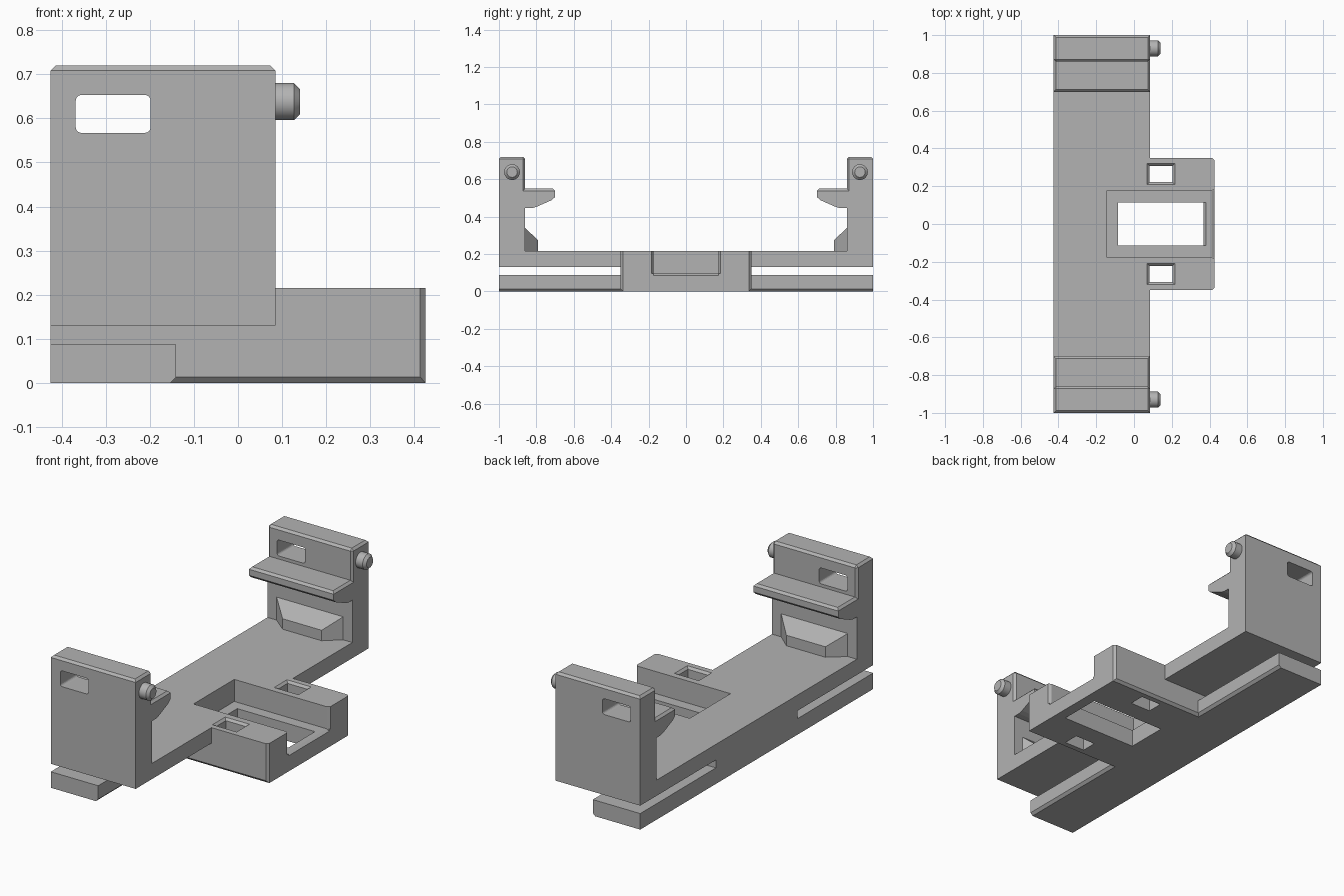
import bpy, bmesh, math
from mathutils import Vector

cube = bpy.data.objects.get("Cube")
if cube:
    bpy.data.objects.remove(cube, do_unlink=True)

grey = bpy.data.materials.new("plain_grey")
grey.use_nodes = True
grey.diffuse_color = (0.45, 0.45, 0.45, 1)
grey.node_tree.nodes["Principled BSDF"].inputs["Base Color"].default_value = (0.45, 0.45, 0.45, 1)


def near(a, b):
    return abs(a - b) < 1e-4


def finish(name, bm):
    bmesh.ops.recalc_face_normals(bm, faces=bm.faces)
    mesh = bpy.data.meshes.new(name)
    bm.to_mesh(mesh)
    bm.free()
    mesh.materials.append(grey)
    obj = bpy.data.objects.new(name, mesh)
    bpy.context.collection.objects.link(obj)
    return obj


def prism(name, pts, axis, lo, hi, rule=None, width=0.012, segments=1):
    """Extrude a 2D outline along an axis; bevel the edges that satisfy the rule."""
    place = {"x": lambda a, b, t: (t, a, b),
             "y": lambda a, b, t: (a, t, b),
             "z": lambda a, b, t: (a, b, t)}[axis]
    bm = bmesh.new()
    ends = [[bm.verts.new(place(a, b, t)) for a, b in pts] for t in (lo, hi)]
    for ring in ends:
        bm.faces.new(ring)
    n = len(pts)
    for i in range(n):
        j = (i + 1) % n
        bm.faces.new((ends[0][i], ends[0][j], ends[1][j], ends[1][i]))
    bmesh.ops.recalc_face_normals(bm, faces=bm.faces)
    if rule:
        edges = [e for e in bm.edges if rule(e.verts[0].co, e.verts[1].co)]
        bmesh.ops.bevel(bm, geom=edges, offset=width, segments=segments,
                        profile=0.5, affect="EDGES")
    return finish(name, bm)


def rect(a0, a1, b0, b1):
    return [(a0, b0), (a1, b0), (a1, b1), (a0, b1)]


def hull(name, points):
    bm = bmesh.new()
    for p in points:
        bm.verts.new(p)
    bmesh.ops.convex_hull(bm, input=bm.verts)
    bmesh.ops.dissolve_limit(bm, angle_limit=0.01, verts=bm.verts, edges=bm.edges)
    return finish(name, bm)


def frustum(name, low, z0, high, z1):
    return hull(name, [(a, b, z) for r, z in ((low, z0), (high, z1)) for a, b in rect(*r)])


def combine(obj, other, operation):
    mod = obj.modifiers.new(operation, "BOOLEAN")
    mod.operation, mod.solver, mod.object = operation, "EXACT", other
    bpy.context.view_layer.objects.active = obj
    bpy.ops.object.modifier_apply(modifier=mod.name)
    bpy.data.objects.remove(other, do_unlink=True)


# Upper frame: floor plate, end walls and hooked ledges in one profile
BACK, SIDE = -0.425, 0.085
half = [(1, 0.13), (1, 0.72), (0.86, 0.72), (0.86, 0.55), (0.70, 0.55), (0.70, 0.505),
        (0.718, 0.488), (0.80, 0.452), (0.825, 0.445), (0.86, 0.445), (0.86, 0.215)]
outline = half + [(-y, z) for y, z in reversed(half)]


def frame_edges(p, q):
    top = near(p.z, 0.72) and near(q.z, 0.72)
    ledge = near(p.z, 0.55) and near(q.z, 0.55) and min(abs(p.y), abs(q.y)) < 0.85
    upright = (near(abs(p.y), 0.86) and near(abs(q.y), 0.86)
               and near(p.x, q.x) and min(p.z, q.z) > 0.5)
    return top or ledge or upright


frame = prism("frame", outline, "x", BACK, SIDE, frame_edges)

# Lower base: two long strips joined by the wide centre block
half = [(BACK, -1), (-0.14, -1), (-0.14, -0.35), (0.413, -0.35), (0.425, -0.338)]
outline = half + [(x, -y) for x, y in reversed(half)]


def base_edges(p, q):
    if not (near(p.z, 0) and near(q.z, 0)):
        return False
    return (near(p.x, -0.14) and near(q.x, -0.14) and p.y * q.y > 0) or \
           (near(abs(p.y), 0.35) and near(p.y, q.y))


base = prism("base", outline, "z", 0, 0.215, base_edges, 0.014)
combine(frame, base, "UNION")

# Pocket in the centre block, open to the side, with a flared mouth
half = [(-0.145, -0.175), (0.41, -0.175), (0.44, -0.195)]
pocket = prism("pocket", half + [(x, -y) for x, y in reversed(half)], "z", 0.095, 0.3)
combine(frame, pocket, "DIFFERENCE")
lip = prism("pocket_lip", [(0.41, 0.095), (0.44, 0.075), (0.44, 0.12), (0.41, 0.12)],
            "y", -0.175, 0.175)
# The lip outline is in x and z, extruded along y
combine(frame, lip, "DIFFERENCE")

# Opening through the pocket floor
opening = prism("opening", rect(-0.085, 0.367, -0.115, 0.115), "z", -0.1, 0.2)
combine(frame, opening, "DIFFERENCE")
bevelled = frustum("opening_bevel", (0.3, 0.367, -0.115, 0.115), 0.08,
                   (0.3, 0.397, -0.115, 0.115), 0.11)
combine(frame, bevelled, "DIFFERENCE")

for s in (-1, 1):
    end = "back" if s > 0 else "front"

    # Gap between the strip and the floor plate
    y0, y1 = sorted((s * 0.35, s * 1.1))
    gap = prism("gap", rect(-0.5, 0.2, y0, y1), "z", 0.087, 0.13)
    combine(frame, gap, "DIFFERENCE")

    # Square socket with a chamfered rim
    y0, y1 = sorted((s * 0.222, s * 0.308))
    socket = prism("socket", rect(0.082, 0.204, y0, y1), "z", -0.1, 0.3)
    combine(frame, socket, "DIFFERENCE")
    rim = frustum("rim", (0.082, 0.204, y0, y1), 0.203,
                  (0.058, 0.228, y0 - 0.024, y1 + 0.024), 0.227)
    combine(frame, rim, "DIFFERENCE")

    # Rounded window through the end wall
    y0, y1 = sorted((s * 0.8, s * 1.1))
    window = prism("window", rect(-0.368, -0.198, 0.567, 0.653), "y", y0, y1,
                   lambda p, q: not near(p.y, q.y), 0.013, 4)
    combine(frame, window, "DIFFERENCE")

    # Tapered wedge at the foot of the wall
    wedge = []
    for x0, x1, y, z in ((-0.37, 0.03, 0.86, 0.34), (-0.285, -0.05, 0.79, 0.272)):
        wedge += [(x, s * y, h) for x in (x0, x1) for h in (0.215, z)]
    hull(end + "_wedge", wedge)

    # Round pin with a chamfered tip
    turn = [math.tau * i / 32 for i in range(32)]
    circle = [(s * 0.93 + 0.042 * math.cos(a), 0.638 + 0.042 * math.sin(a)) for a in turn]
    pin = prism(end + "_pin", circle, "x", 0.08, 0.141,
                lambda p, q: near(p.x, 0.141) and near(q.x, 0.141), 0.014)
    bpy.ops.object.select_all(action="DESELECT")
    pin.select_set(True)
    bpy.context.view_layer.objects.active = pin
    bpy.ops.object.shade_smooth_by_angle(angle=math.radians(30))
